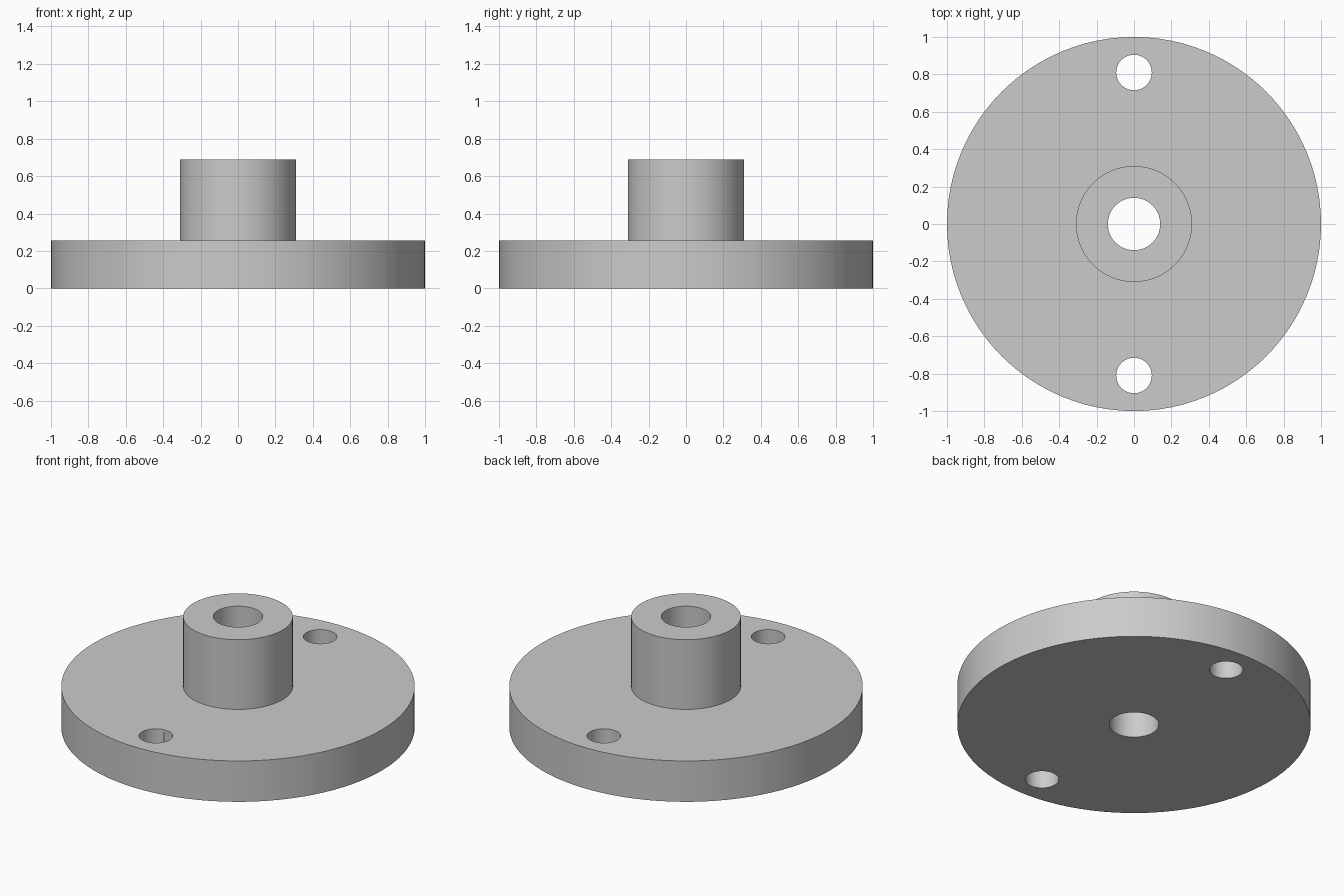
import bpy, bmesh, math

if "Cube" in bpy.data.objects:
    bpy.data.objects.remove(bpy.data.objects["Cube"])

SEGMENTS = 96
BORE_R, HUB_R, DISC_R = 0.14, 0.31, 1.0
DISC_TOP, HUB_TOP = 0.255, 0.69
HOLE_R, HOLE_Y = 0.095, 0.81

grey = bpy.data.materials.new("plain_grey")
grey.diffuse_color = (0.6, 0.6, 0.6, 1)
grey.use_nodes = True
grey.node_tree.nodes["Principled BSDF"].inputs["Base Color"].default_value = grey.diffuse_color


def lathe(name, profile):
    """Revolve a closed (radius, height) profile around z."""
    bm = bmesh.new()
    rings = []
    for i in range(SEGMENTS):
        a = 2 * math.pi * i / SEGMENTS
        rings.append([bm.verts.new((r * math.cos(a), r * math.sin(a), z)) for r, z in profile])
    n = len(profile)
    for i in range(SEGMENTS):
        p, q = rings[i], rings[(i + 1) % SEGMENTS]
        for j in range(n):
            k = (j + 1) % n
            bm.faces.new((p[j], q[j], q[k], p[k]))
    bmesh.ops.recalc_face_normals(bm, faces=bm.faces[:])
    mesh = bpy.data.meshes.new(name)
    bm.to_mesh(mesh)
    bm.free()
    obj = bpy.data.objects.new(name, mesh)
    bpy.context.collection.objects.link(obj)
    mesh.materials.append(grey)
    return obj


# Disc and hub turned as one piece, with the central bore
flange = lathe("flange", [(BORE_R, 0), (DISC_R, 0), (DISC_R, DISC_TOP),
                          (HUB_R, DISC_TOP), (HUB_R, HUB_TOP), (BORE_R, HUB_TOP)])
bpy.context.view_layer.objects.active = flange

# Two bolt holes through the disc, front and back
for side in (-1, 1):
    bpy.ops.mesh.primitive_cylinder_add(vertices=48, radius=HOLE_R, depth=1,
                                        location=(0, side * HOLE_Y, DISC_TOP / 2))
    cutter = bpy.context.object
    cutter.name = "bolt_hole_cutter"
    cutter.hide_render = True
    cutter.data.materials.append(grey)
    cut = flange.modifiers.new("bolt_hole", 'BOOLEAN')
    cut.operation = 'DIFFERENCE'
    cut.solver = 'EXACT'
    cut.object = cutter
    bpy.context.view_layer.objects.active = flange
    bpy.ops.object.modifier_apply(modifier=cut.name)
    bpy.data.objects.remove(cutter)

# Smooth round walls, crisp rims
bpy.ops.object.select_all(action='DESELECT')
flange.select_set(True)
bpy.context.view_layer.objects.active = flange
bpy.ops.object.shade_smooth_by_angle(angle=math.radians(30))
